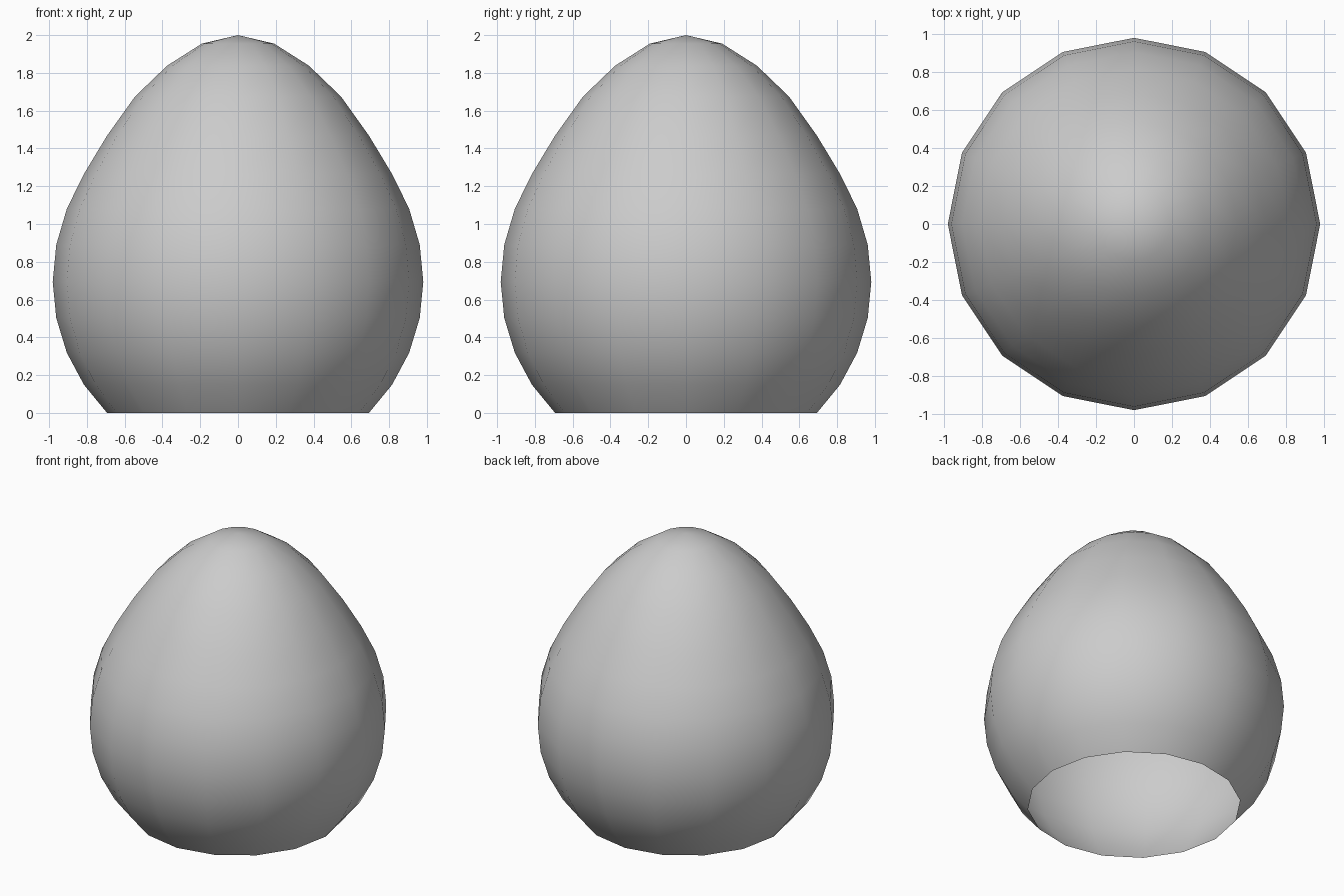
import bpy, bmesh, math

if "Cube" in bpy.data.objects:
    bpy.data.objects.remove(bpy.data.objects["Cube"])

SEGMENTS = 16
R = 0.981          # radius at the widest ring
Z_WIDE = 0.694     # height of the widest ring

# Heights of the rings above the widest one, going up to just below the tip
upper = [0.89, 1.08, 1.265, 1.467, 1.675, 1.838, 1.955]

# Profile: spherical below the widest ring, stretched above it
step = math.pi / 16
profile = [(R * math.cos(k * step), Z_WIDE - R * math.sin(k * step))
           for k in range(4, -1, -1)]
profile += [(R * math.cos((i + 1) * step), z) for i, z in enumerate(upper)]

# Egg shell: open at the bottom
bm = bmesh.new()
rings = []
for r, z in profile:
    rings.append([bm.verts.new((r * math.cos(2 * math.pi * s / SEGMENTS),
                                r * math.sin(2 * math.pi * s / SEGMENTS),
                                max(z, 0.0))) for s in range(SEGMENTS)])
tip = bm.verts.new((0, 0, 2))
for low, high in zip(rings, rings[1:]):
    for s in range(SEGMENTS):
        t = (s + 1) % SEGMENTS
        bm.faces.new((low[s], low[t], high[t], high[s]))
for s in range(SEGMENTS):
    bm.faces.new((rings[-1][s], rings[-1][(s + 1) % SEGMENTS], tip))
for f in bm.faces:
    f.smooth = True

mesh = bpy.data.meshes.new("egg_shell")
bm.to_mesh(mesh)
bm.free()
egg = bpy.data.objects.new("egg_shell", mesh)
bpy.context.collection.objects.link(egg)
